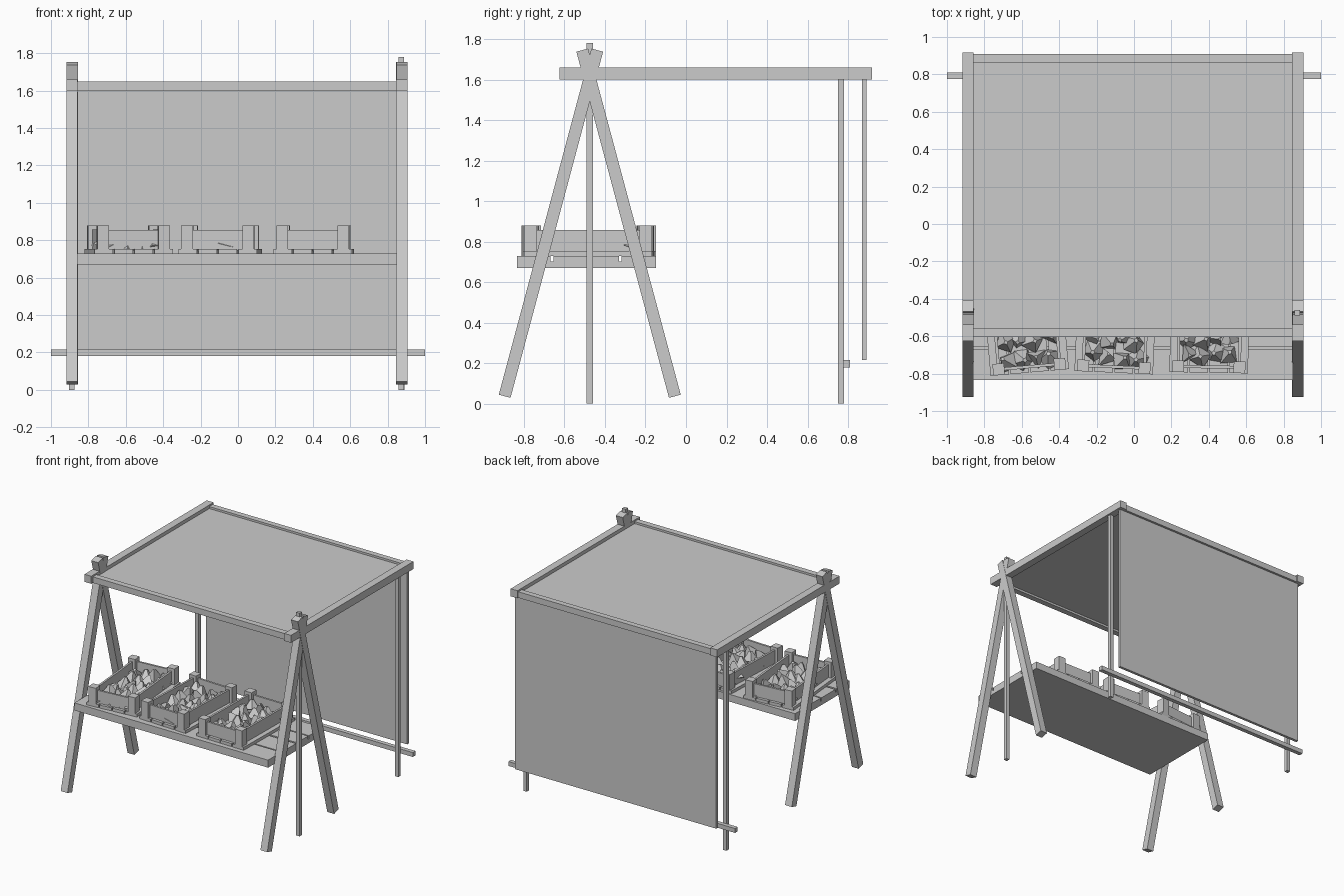
import bpy, bmesh, math, random
from mathutils import Matrix, Vector

if "Cube" in bpy.data.objects:
    bpy.data.objects.remove(bpy.data.objects["Cube"])

random.seed(4)


def finish(name, bm, matrix=None):
    bmesh.ops.recalc_face_normals(bm, faces=bm.faces)
    mesh = bpy.data.meshes.new(name)
    bm.to_mesh(mesh)
    bm.free()
    obj = bpy.data.objects.new(name, mesh)
    bpy.context.collection.objects.link(obj)
    if matrix:
        obj.matrix_world = matrix
    return obj


def add_box(bm, x, y, z):
    """Box from (min, max) pairs."""
    size = Matrix.Diagonal((x[1] - x[0], y[1] - y[0], z[1] - z[0], 1))
    mid = Matrix.Translation((sum(x) / 2, sum(y) / 2, sum(z) / 2))
    bmesh.ops.create_cube(bm, size=1, matrix=mid @ size)


def box(name, x, y, z):
    bm = bmesh.new()
    add_box(bm, x, y, z)
    return finish(name, bm)


def leg(name, x, y0, y1, z0=0.037, z1=1.745, w=0.06):
    """Slanted square leg in the yz plane."""
    length = math.hypot(y1 - y0, z1 - z0)
    angle = -math.atan2(y1 - y0, z1 - z0)
    bm = bmesh.new()
    add_box(bm, (-w / 2, w / 2), (-w / 2, w / 2), (-length / 2, length / 2))
    return finish(name, bm, Matrix.Translation((x, (y0 + y1) / 2, (z0 + z1) / 2))
                  @ Matrix.Rotation(angle, 4, 'X'))


# Crossed legs, side beams and rear posts
for side, x in (("left", -0.888), ("right", 0.875)):
    leg(side + "_front_leg", x, -0.895, -0.438)
    leg(side + "_rear_leg", x + 0.002, -0.055, -0.512)
    box(side + "_roof_beam", (x - 0.03, x + 0.03), (-0.625, 0.918), (1.60, 1.66))
    box(side + "_rear_post", (x - 0.015, x + 0.015), (0.75, 0.78), (0, 1.61))
box("right_front_post", (0.857, 0.887), (-0.49, -0.46), (0, 1.78))

# Roof frame, canopy and back cloth
box("front_roof_beam", (-0.87, 0.86), (-0.605, -0.558), (1.60, 1.648))
box("back_roof_beam", (-0.87, 0.86), (0.863, 0.908), (1.60, 1.648))
box("roof_cloth", (-0.87, 0.86), (-0.57, 0.875), (1.617, 1.632))
box("back_cloth", (-0.89, 0.885), (0.868, 0.89), (0.215, 1.61))
box("back_rod", (-1.0, 1.0), (0.776, 0.81), (0.18, 0.215))

# Table: base board with planks on top
box("table_board", (-0.86, 0.85), (-0.835, -0.147), (0.67, 0.702))
for i, y in enumerate([(-0.835, -0.668), (-0.655, -0.482), (-0.47, -0.33), (-0.318, -0.147)]):
    box(f"table_plank_{i + 1}", (-0.86, 0.85), y, (0.70, 0.73 - 0.002 * (i % 2)))


def crate(n, cx, angle):
    W, D, post, t = 0.195, 0.315, 0.062, 0.016
    place = Matrix.Translation((cx, -0.48, 0.73)) @ Matrix.Rotation(math.radians(angle), 4, 'Z')
    bm = bmesh.new()
    # floor slats
    for k in range(4):
        x = -0.21 + k * 0.107
        add_box(bm, (x, x + 0.099), (-D, D), (0, 0.024))
    # corner posts
    for sx in (-1, 1):
        for sy in (-1, 1):
            px, py = sx * (W - post / 2), sy * (D - post / 2)
            add_box(bm, (px - post / 2, px + post / 2), (py - post / 2, py + post / 2), (0.02, 0.15))
    # walls
    for s in (-1, 1):
        wx, wy = s * (W - post / 2), s * (D - post / 2)
        add_box(bm, (wx - t / 2, wx + t / 2), (-D + 0.03, D - 0.03), (0.022, 0.128))
        add_box(bm, (-W + 0.03, W - 0.03), (wy - t / 2, wy + t / 2), (0.022, 0.125))
    finish(f"crate_{n}", bm, place)

    # angular chunks of produce, jittered on a grid
    bm = bmesh.new()
    for i in range(4):
        for j in range(6):
            c = Vector((-0.115 + i * 0.077 + random.uniform(-.015, .015),
                        -0.225 + j * 0.09 + random.uniform(-.02, .02),
                        0.065 + random.uniform(-.01, .014)))
            turn = Matrix.Rotation(random.uniform(0, 6.3), 4, 'Z') \
                @ Matrix.Rotation(random.uniform(-.6, .6), 4, 'X')
            bmesh.ops.create_cone(bm, cap_ends=True, segments=random.choice((3, 4, 5)),
                                  radius1=0.062, radius2=0.012, depth=0.075,
                                  matrix=Matrix.Translation(c) @ turn)
    finish(f"produce_{n}", bm, place)


# Three slightly turned crates of produce
for n, (cx, angle) in enumerate([(-0.585, 5), (-0.095, -2.5), (0.405, -1)]):
    crate(n + 1, cx, angle)
